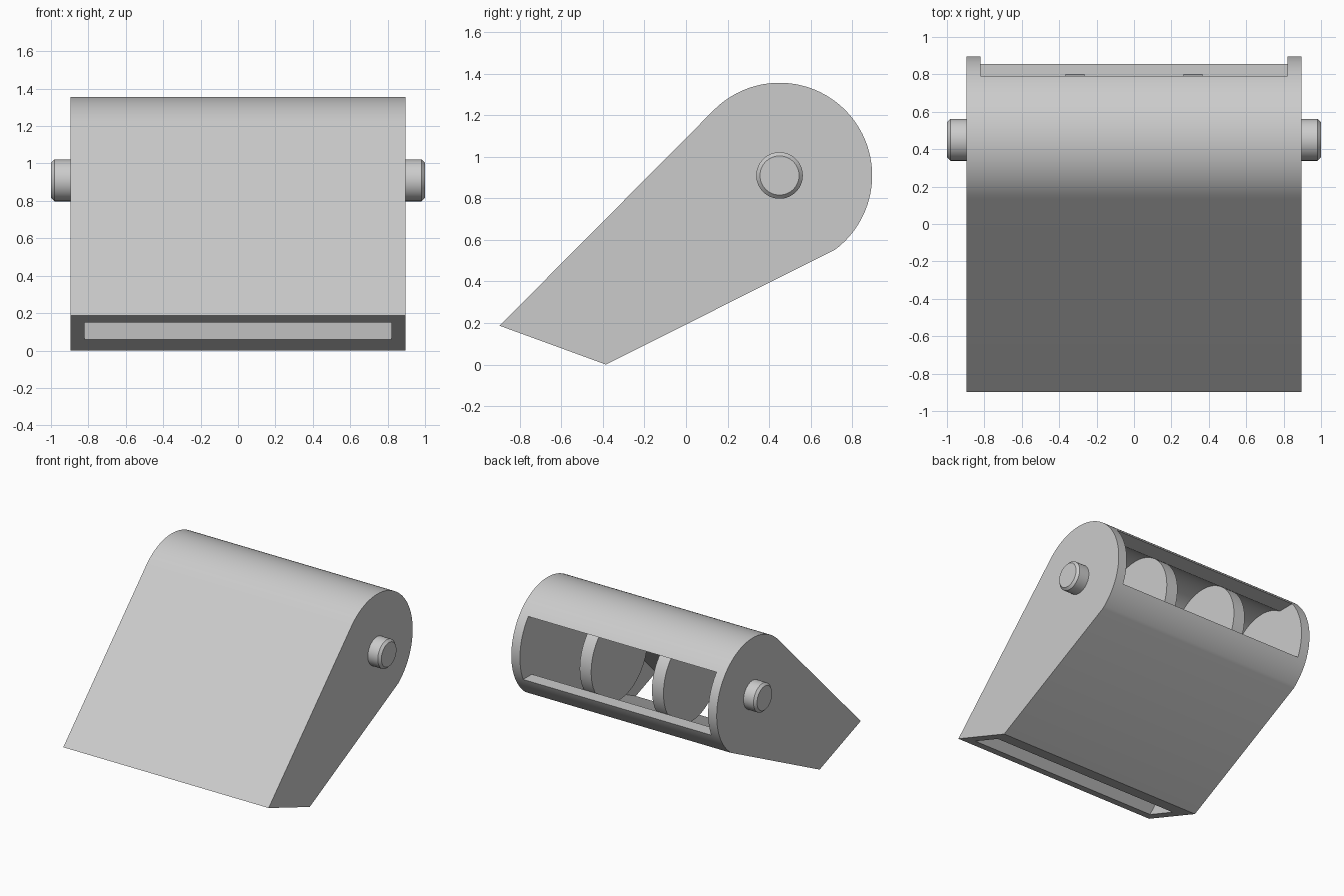
import bpy, bmesh
from math import sin, cos, acos, atan2, radians, hypot, pi
from mathutils import Matrix

cube = bpy.data.objects.get("Cube")
if cube:
    bpy.data.objects.remove(cube, do_unlink=True)

# Single plain grey
grey = bpy.data.materials.new("light_grey")
grey.use_nodes = True
COLOUR = (0.6, 0.6, 0.6, 1)
grey.diffuse_color = COLOUR
grey.node_tree.nodes["Principled BSDF"].inputs["Base Color"].default_value = COLOUR

# Layout in the side plane (y, z)
CY, CZ = 0.45, 0.91            # centre of the rounded drum
R_OUT, R_IN = 0.446, 0.35
HALF, INNER = 0.895, 0.82      # half widths outside and inside


def add_object(name, bm):
    bmesh.ops.recalc_face_normals(bm, faces=bm.faces)
    mesh = bpy.data.meshes.new(name)
    bm.to_mesh(mesh)
    bm.free()
    mesh.materials.append(grey)
    obj = bpy.data.objects.new(name, mesh)
    bpy.context.collection.objects.link(obj)
    return obj


def prism(name, profile, half):
    """Extrude a (y, z) profile across x."""
    bm = bmesh.new()
    face = bm.faces.new([bm.verts.new((-half, y, z)) for y, z in profile])
    ext = bmesh.ops.extrude_face_region(bm, geom=[face])
    moved = [v for v in ext["geom"] if isinstance(v, bmesh.types.BMVert)]
    bmesh.ops.translate(bm, verts=moved, vec=(2 * half, 0, 0))
    return add_object(name, bm)


def tangent_angle(point, r, side):
    dy, dz = point[0] - CY, point[1] - CZ
    return atan2(dz, dy) + side * acos(r / hypot(dy, dz))


def on_circle(r, a):
    return CY + r * cos(a), CZ + r * sin(a)


def arc(r, start, end, n=64):
    return [on_circle(r, start + (end - start) * i / n) for i in range(n + 1)]


def beyond(start, point, extra=0.25):
    return tuple(p + (p - s) * extra for s, p in zip(start, point))


def smooth(obj):
    bpy.ops.object.select_all(action="DESELECT")
    obj.select_set(True)
    bpy.context.view_layer.objects.active = obj
    bpy.ops.object.shade_smooth_by_angle(angle=radians(30))


# Outer housing: rounded drum tapering to a mouth
top_lip, low_lip = (-0.897, 0.187), (-0.385, 0.0)
top_a = tangent_angle(top_lip, R_OUT, -1) + 2 * pi
housing = prism("housing", [top_lip, low_lip] + arc(R_OUT, radians(-53), top_a), HALF)

# Hollow interior, running out through the mouth
top_in, low_in = (-0.798, 0.15), (-0.547, 0.059)
top_a = tangent_angle(top_in, R_IN, -1) + 2 * pi
low_a = tangent_angle(low_in, R_IN, 1)
cavity = prism("cavity_cutter",
               [beyond(on_circle(R_IN, top_a), top_in),
                beyond(on_circle(R_IN, low_a), low_in)]
               + arc(R_IN, low_a, top_a), INNER)

# Rear window between the side plates
window = prism("window_cutter",
               [(0.6, 0.725), (1.1, 0.725), (1.1, 1.197), (0.6, 1.197)], INNER)

cutters = (cavity, window)
for cutter in cutters:
    cutter.hide_render = True
    mod = housing.modifiers.new("cut", "BOOLEAN")
    mod.operation = "DIFFERENCE"
    mod.solver = "EXACT"
    mod.object = cutter
depsgraph = bpy.context.evaluated_depsgraph_get()
cut_mesh = bpy.data.meshes.new_from_object(housing.evaluated_get(depsgraph))
housing.modifiers.clear()
housing.data = cut_mesh
for cutter in cutters:
    bpy.data.objects.remove(cutter, do_unlink=True)
smooth(housing)


def disc(name, radius, x, width, chamfer_side=0):
    """Cylinder along x, optionally chamfered at one end."""
    bm = bmesh.new()
    turn = Matrix.Translation((x, CY, CZ)) @ Matrix.Rotation(pi / 2, 4, "Y")
    bmesh.ops.create_cone(bm, cap_ends=True, segments=64, radius1=radius,
                          radius2=radius, depth=width, matrix=turn)
    if chamfer_side:
        rim = [e for e in bm.edges
               if all((v.co.x - x) * chamfer_side > 0 for v in e.verts)]
        bmesh.ops.bevel(bm, geom=rim, offset=0.018, segments=1, affect="EDGES")
    smooth(add_object(name, bm))


# Round dividers inside and pivot pins outside
for side, label in ((1, "left"), (-1, "right")):
    disc(label + "_divider", R_IN + 0.002, side * 0.315, 0.1)
    disc(label + "_pivot_pin", 0.112, side * 0.945, 0.11, side)
